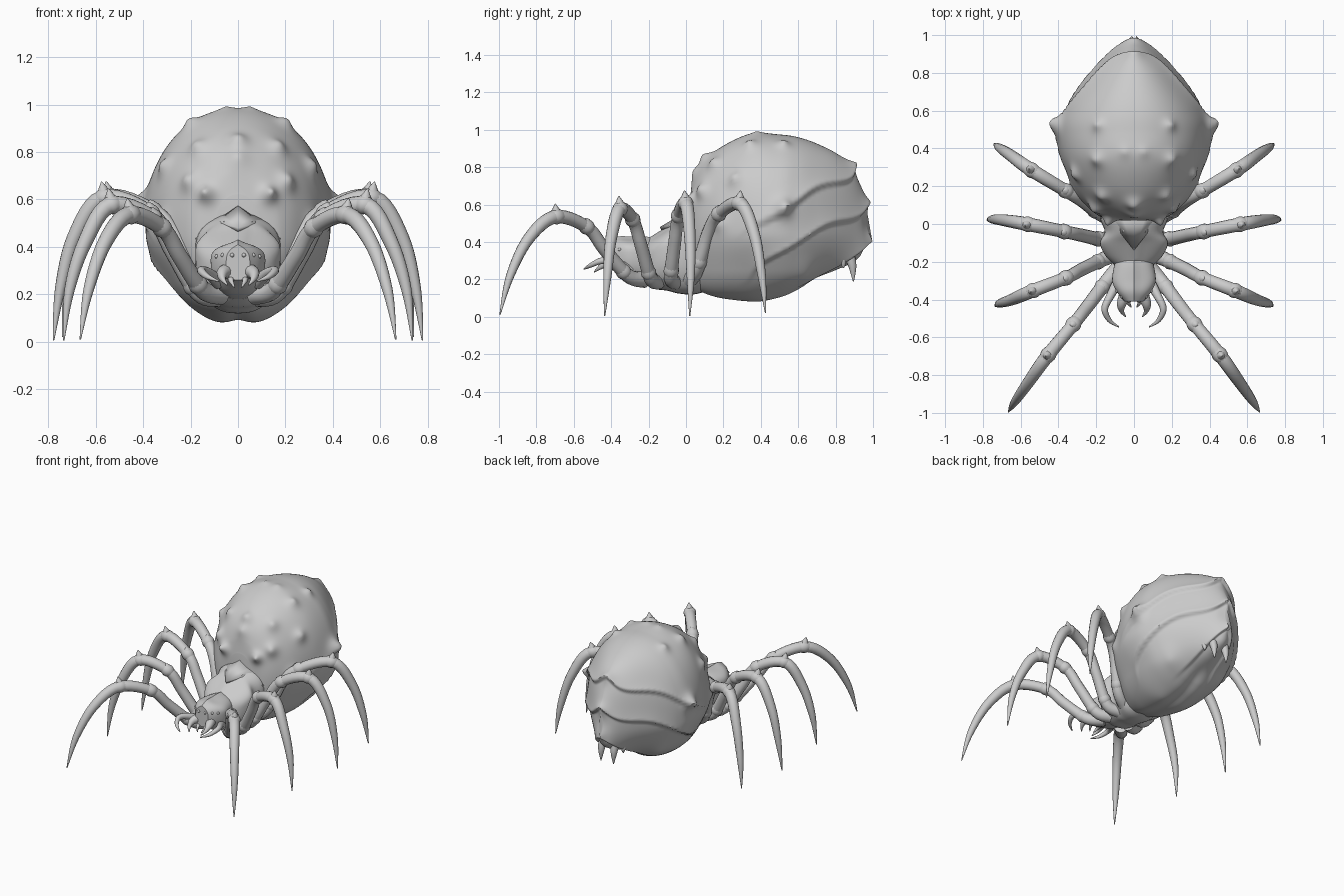
import bpy, bmesh, math
from mathutils import Vector

grey = bpy.data.materials.new("chitin_grey")
grey.diffuse_color = (0.6, 0.6, 0.6, 1)


def finish(name, bm, angle=40):
    bmesh.ops.recalc_face_normals(bm, faces=bm.faces)
    me = bpy.data.meshes.new(name)
    bm.to_mesh(me)
    bm.free()
    me.materials.append(grey)
    ob = bpy.data.objects.new(name, me)
    bpy.context.collection.objects.link(ob)
    bpy.ops.object.select_all(action='DESELECT')
    ob.select_set(True)
    bpy.context.view_layer.objects.active = ob
    bpy.ops.object.shade_smooth_by_angle(angle=math.radians(angle))
    return ob


def skin(bm, rings):
    vs = [[bm.verts.new(p) for p in r] for r in rings]
    n = len(vs[0])
    for a, b in zip(vs, vs[1:]):
        for i in range(n):
            bm.faces.new((a[i], a[(i + 1) % n], b[(i + 1) % n], b[i]))
    bm.faces.new(vs[0])
    bm.faces.new(vs[-1])


def spline(pts, t):
    """Catmull-Rom through equal-length tuples, t in 0..1."""
    n = len(pts) - 1
    i = min(int(t * n), n - 1)
    f = t * n - i
    a, b, c, d = (pts[max(0, min(n, i + k))] for k in (-1, 0, 1, 2))
    return [0.5 * (2 * q + (r - p) * f + (2 * p - 5 * q + 4 * r - s) * f * f
            + (3 * q - p - 3 * r + s) * f ** 3) for p, q, r, s in zip(a, b, c, d)]


def tube(bm, pts, steps=24, sides=12):
    """Round limb through points (x, y, z, radius)."""
    samples = [spline(pts, i / steps) for i in range(steps + 1)]
    rings, side = [], None
    for i, s in enumerate(samples):
        d = (Vector(samples[min(i + 1, steps)][:3]) - Vector(samples[max(i - 1, 0)][:3])).normalized()
        if side is None:
            side = d.orthogonal()
        side = (side - d * side.dot(d)).normalized()
        up = d.cross(side)
        r = max(s[3], 0.002)
        rings.append([Vector(s[:3]) + r * (side * math.cos(2 * math.pi * k / sides)
                      + up * math.sin(2 * math.pi * k / sides)) for k in range(sides)])
    skin(bm, rings)


def hull(bm, stations, steps, sides, power, displace):
    """Body loft along y; stations are (y, half width, top, bottom, widest z)."""
    rings = []
    for i in range(steps + 1):
        y, w, top, bot, mid = spline(stations, i / steps)
        ring = []
        for k in range(sides):
            a = 2 * math.pi * k / sides
            c, s = math.cos(a), math.sin(a)
            x = max(w, 0.004) * math.copysign(abs(c) ** power, c)
            z = mid + (top - mid if s > 0 else mid - bot) * math.copysign(abs(s) ** power, s)
            ring.append(displace(Vector((x, y, z))))
        rings.append(ring)
    skin(bm, rings)


def mirrored(pts, s):
    return [(p[0] * s,) + tuple(p[1:]) for p in pts]


def smooth(t):
    t = max(0, min(1, t))
    return t * t * (3 - 2 * t)


# Abdomen: horned egg with overlapping plates on the rear
BUMPS = [  # x, y, z, height, width
    (0.20, 0.34, 0.92, 0.03, 0.035), (0.05, 0.38, 0.98, 0.012, 0.03),
    (0.18, 0.14, 0.83, 0.04, 0.035), (0, 0.09, 0.86, 0.06, 0.035), (0, 0.05, 0.77, 0.03, 0.05),
    (0.22, 0.07, 0.68, 0.06, 0.035), (0.13, 0.03, 0.62, 0.05, 0.03),
    (0.32, 0.26, 0.74, 0.04, 0.035), (0.19, 0.52, 0.92, 0.025, 0.03),
    (0.40, 0.52, 0.58, 0.07, 0.04), (0.33, 0.17, 0.50, 0.03, 0.04),
    (0, 0.89, 0.80, 0.025, 0.04), (0, 0.95, 0.585, 0.02, 0.04), (0, 0.96, 0.42, 0.02, 0.04),
    (0.10, 0.40, 0.10, 0.01, 0.09), (0.22, 0.62, 0.25, 0.02, 0.09)]
CENTRE = Vector((0, 0.42, 0.5))


def abdomen_shape(p):
    out = (p - CENTRE).normalized()
    d = 0
    for x, y, z, h, w in BUMPS:
        r = (Vector((abs(p.x), p.y, p.z)) - Vector((x, y, z))).length
        d += h * math.exp(-(r / w) ** 1.5)
    # stepped plate edges, wavy around the flanks
    f = p.z - 0.6 * p.y + 0.03 * math.sin(abs(p.x) * 24 + p.y * 6)
    fade = smooth((p.y - 0.25) / 0.25) * smooth((p.z - 0.12) / 0.2)
    for edge in (0.25, 0.03, -0.17):
        d += 0.026 * fade * smooth((f - edge + 0.03) / 0.03) * math.exp(-max(0, f - edge) / 0.07)
    # tucked-in lower flanks and a shallow cleft along the belly
    d -= 0.015 * math.exp(-(p.x / 0.05) ** 2) * smooth((0.25 - p.z) / 0.1)
    q = p + out * d
    q.x *= 1 - 0.09 * smooth((0.45 - p.z) / 0.2)
    return q


bm = bmesh.new()
hull(bm, [(0.02, 0.10, 0.62, 0.24, 0.45), (0.04, 0.18, 0.72, 0.15, 0.46),
          (0.10, 0.255, 0.83, 0.115, 0.47), (0.20, 0.325, 0.915, 0.09, 0.48),
          (0.35, 0.38, 0.98, 0.08, 0.50), (0.50, 0.385, 0.975, 0.10, 0.52),
          (0.60, 0.35, 0.96, 0.14, 0.53), (0.70, 0.285, 0.925, 0.205, 0.54),
          (0.80, 0.205, 0.87, 0.25, 0.55), (0.88, 0.13, 0.79, 0.285, 0.54),
          (0.93, 0.07, 0.69, 0.325, 0.50), (0.955, 0.015, 0.56, 0.39, 0.46)],
     150, 160, 0.95, abdomen_shape)
finish("abdomen", bm, 60)

# Spinnerets under the tail
bm = bmesh.new()
for s in (1, -1):
    tube(bm, mirrored([(0.05, 0.87, 0.34, 0.03), (0.05, 0.89, 0.27, 0.022), (0.05, 0.895, 0.19, 0.003)], s), 8)
    tube(bm, mirrored([(0.09, 0.82, 0.34, 0.025), (0.09, 0.84, 0.29, 0.016), (0.09, 0.84, 0.26, 0.003)], s), 8)
finish("spinnerets", bm)


# Thorax with a raised centre ridge, and head
def thorax_shape(p):
    ridge = 0.02 * math.exp(-abs(p.x) / 0.03) if p.z > 0.35 else 0
    return p + Vector((0, 0, ridge))


bm = bmesh.new()
hull(bm, [(0.12, 0.14, 0.50, 0.14, 0.36), (0.04, 0.18, 0.53, 0.12, 0.38),
          (-0.04, 0.155, 0.51, 0.125, 0.38), (-0.10, 0.18, 0.465, 0.14, 0.38),
          (-0.17, 0.15, 0.42, 0.15, 0.34), (-0.22, 0.10, 0.39, 0.18, 0.30)],
     24, 40, 0.8, thorax_shape)
finish("thorax", bm)
bm = bmesh.new()
hull(bm, [(-0.16, 0.09, 0.40, 0.17, 0.31), (-0.22, 0.105, 0.41, 0.18, 0.33),
          (-0.30, 0.115, 0.41, 0.20, 0.345), (-0.36, 0.09, 0.41, 0.235, 0.34),
          (-0.41, 0.05, 0.39, 0.26, 0.33)], 20, 40, 0.8, thorax_shape)
finish("head", bm)

# Pointed back plate lying over the thorax
bm = bmesh.new()
rows = [[(0, -0.14, 0.48), (0.07, -0.05, 0.50), (0.12, 0.0, 0.48), (0.18, 0.03, 0.43)],
        [(0, 0.03, 0.58), (0.07, 0.06, 0.55), (0.12, 0.07, 0.53), (0.18, 0.09, 0.46)]]
for s in (1, -1):
    a, b = [[bm.verts.new((x * s, y, z)) for x, y, z in r] for r in rows]
    for i in range(3):
        bm.faces.new((a[i], a[i + 1], b[i + 1], b[i]))
bmesh.ops.remove_doubles(bm, verts=bm.verts, dist=0.001)
plate = finish("back_plate", bm)
mod = plate.modifiers.new("thickness", 'SOLIDIFY')
mod.thickness = 0.02

# Eyes in two rows
bm = bmesh.new()
for s in (1, -1):
    for x, y, z, r in ((0.025, -0.41, 0.365, 0.009), (0.065, -0.385, 0.365, 0.009),
                       (0.045, -0.40, 0.335, 0.009), (0.09, -0.355, 0.36, 0.009)):
        g = bmesh.ops.create_uvsphere(bm, u_segments=10, v_segments=6, radius=r)
        bmesh.ops.translate(bm, verts=g["verts"], vec=(x * s, y, z))
finish("eyes", bm)

# Fangs and hooked feelers
bm = bmesh.new()
for s in (1, -1):
    tube(bm, mirrored([(0.04, -0.36, 0.30, 0.035), (0.065, -0.42, 0.29, 0.026),
                       (0.065, -0.46, 0.265, 0.013), (0.045, -0.49, 0.24, 0.003)], s), 12)
    tube(bm, mirrored([(0.08, -0.30, 0.25, 0.03), (0.125, -0.38, 0.29, 0.022), (0.155, -0.45, 0.30, 0.018),
                       (0.13, -0.51, 0.275, 0.012), (0.08, -0.545, 0.255, 0.003)], s), 20)
    tube(bm, mirrored([(0.02, -0.35, 0.27, 0.02), (0.03, -0.41, 0.26, 0.012), (0.015, -0.44, 0.23, 0.003)], s), 8)
finish("mouthparts", bm)

# Legs: hip, thigh, knee joint, shin, tip
LEGS = {
    "front_leg": [(0.07, -0.22, 0.20), (0.15, -0.31, 0.22), (0.245, -0.435, 0.36), (0.32, -0.53, 0.48),
                  (0.46, -0.70, 0.535), (0.56, -0.84, 0.42), (0.63, -0.94, 0.22), (0.665, -0.995, 0.01)],
    "second_leg": [(0.08, -0.15, 0.19), (0.17, -0.19, 0.21), (0.275, -0.24, 0.38), (0.36, -0.285, 0.52),
                   (0.54, -0.355, 0.575), (0.645, -0.40, 0.42), (0.71, -0.42, 0.22), (0.735, -0.435, 0.005)],
    "third_leg": [(0.08, -0.06, 0.19), (0.17, -0.08, 0.22), (0.275, -0.06, 0.40), (0.37, -0.04, 0.54),
                  (0.57, 0.0, 0.605), (0.69, 0.02, 0.44), (0.75, 0.025, 0.22), (0.778, 0.02, 0.005)],
    "rear_leg": [(0.10, 0.02, 0.20), (0.19, 0.06, 0.26), (0.27, 0.12, 0.45), (0.36, 0.175, 0.55),
                 (0.55, 0.29, 0.605), (0.655, 0.365, 0.44), (0.715, 0.405, 0.22), (0.74, 0.425, 0.02)]}
RADII = (0.045, 0.038, 0.035, 0.034, 0.036, 0.031, 0.022, 0.003)
for name, path in LEGS.items():
    for s, label in ((1, "right_"), (-1, "left_")):
        pts = mirrored([p + (r,) for p, r in zip(path, RADII)], s)
        bm = bmesh.new()
        tube(bm, pts, 42, 14)
        # swollen joints with a blunt horn on each
        for t, horn in ((1.2, 0.008), (3.0, 0.015), (3.95, 0.035)):
            a, b = (spline(pts, (t + k) / 7) for k in (-0.25, 0.25))
            m = spline(pts, t / 7)
            tube(bm, [(*a[:3], 0.026), (*m[:3], 0.042), (*b[:3], 0.026)], 8, 12)
            out = Vector((s * 0.2, 0.2 * (m[1] > 0) - 0.1, 1)).normalized()
            c = Vector(m[:3])
            tube(bm, [(*c, 0.036), (*(c + out * 0.036), 0.022), (*(c + out * (0.035 + horn)), 0.002)], 6, 10)
        finish(label + name, bm)
